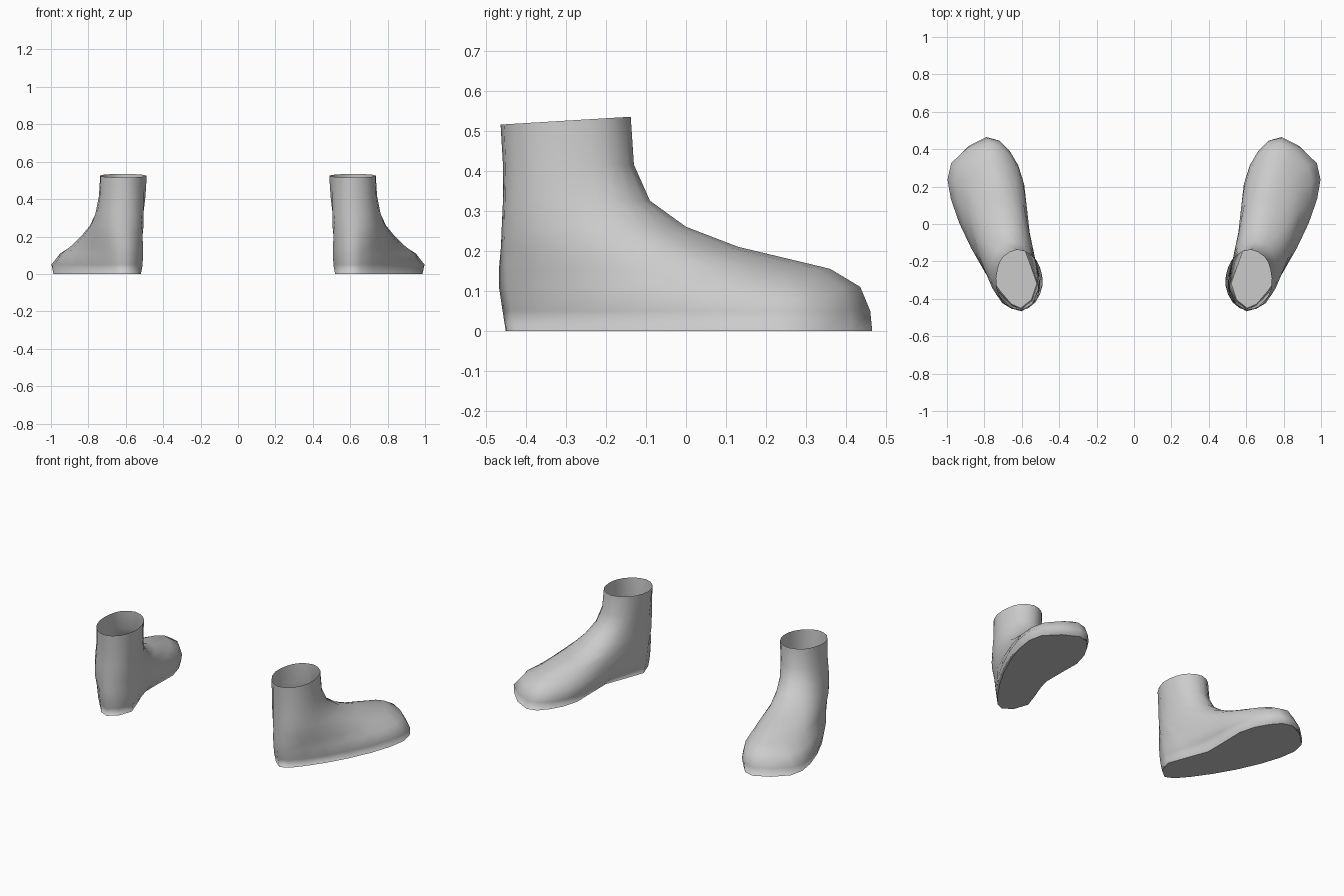
import bpy
import bmesh
from mathutils import Vector

default_cube = bpy.data.objects.get("Cube")
if default_cube:
    bpy.data.objects.remove(default_cube, do_unlink=True)

# One plain grey for the whole pair
grey = bpy.data.materials.new("plain_grey")
grey.use_nodes = True
colour = (0.6, 0.6, 0.6, 1)
grey.diffuse_color = colour
grey.node_tree.nodes["Principled BSDF"].inputs["Base Color"].default_value = colour

# Horizontal slices: height, heel point, toe point, then the outer and inner
# half widths at four stations along the line from heel to toe
STATIONS = (.12, .4, .7, .9)
SLICES = [
    (0, (.605, -.45), (.79, .465), (.09, .19, .24, .2), (.11, .07, .13, .095)),
    (.05, (.6, -.458), (.785, .46), (.1, .2, .255, .215), (.115, .11, .145, .105)),
    (.11, (.6, -.467), (.78, .435), (.1, .185, .22, .17), (.115, .12, .14, .1)),
    (.155, (.6, -.467), (.77, .36), (.1, .165, .17, .1), (.115, .12, .125, .075)),
    (.21, (.6, -.462), (.72, .13), (.1, .15, .15, .09), (.105, .125, .11, .07)),
    (.26, (.6, -.46), (.69, 0), (.095, .135, .13, .085), (.1, .125, .11, .07)),
    (.325, (.6, -.457), (.66, -.09), (.09, .13, .12, .08), (.09, .12, .11, .07)),
    (.415, (.6, -.457), (.635, -.13), (.085, .125, .115, .075), (.08, .12, .11, .07)),
    (.525, (.605, -.463), (.625, -.138), (.08, .122, .11, .075), (.08, .125, .115, .075)),
]


def outline(heel, toe, outer, inner):
    """Closed ring of control points, with a spline midpoint in each gap."""
    heel, toe = Vector(heel), Vector(toe)
    axis = toe - heel
    side = Vector((axis.y, -axis.x)).normalized()
    right = [heel + axis * s + side * w for s, w in zip(STATIONS, outer)]
    left = [heel + axis * s - side * w for s, w in zip(STATIONS, inner)]
    points = [heel] + right + [toe] + left[::-1]
    ring = []
    for i, p in enumerate(points):
        before, after = points[i - 1], points[(i + 1) % len(points)]
        beyond = points[(i + 2) % len(points)]
        ring += [p, (p + after) * 9 / 16 - (before + beyond) / 16]
    return ring


def build_shoe(name, mirror):
    bm = bmesh.new()
    rings = []
    for z, *shape in SLICES:
        # The open collar rises slightly towards the instep
        tilt = .06 if z == SLICES[-1][0] else 0
        rings.append([bm.verts.new((p.x * mirror, p.y, z + tilt * (p.y + .3)))
                      for p in outline(*shape)])
    # Walls
    for low, high in zip(rings, rings[1:]):
        for i in range(len(low)):
            j = (i + 1) % len(low)
            bm.faces.new((low[i], low[j], high[j], high[i]))
    # Flat sole with a narrow border
    sole = bm.faces.new(rings[0][::-1])
    bmesh.ops.inset_region(bm, faces=[sole], thickness=.02)
    bmesh.ops.triangulate(bm, faces=[sole])
    if mirror < 0:
        bmesh.ops.reverse_faces(bm, faces=bm.faces[:])
    for face in bm.faces:
        face.smooth = True
    mesh = bpy.data.meshes.new(name)
    bm.to_mesh(mesh)
    bm.free()
    mesh.materials.append(grey)
    shoe = bpy.data.objects.new(name, mesh)
    bpy.context.collection.objects.link(shoe)


build_shoe("left_shoe", 1)
build_shoe("right_shoe", -1)
